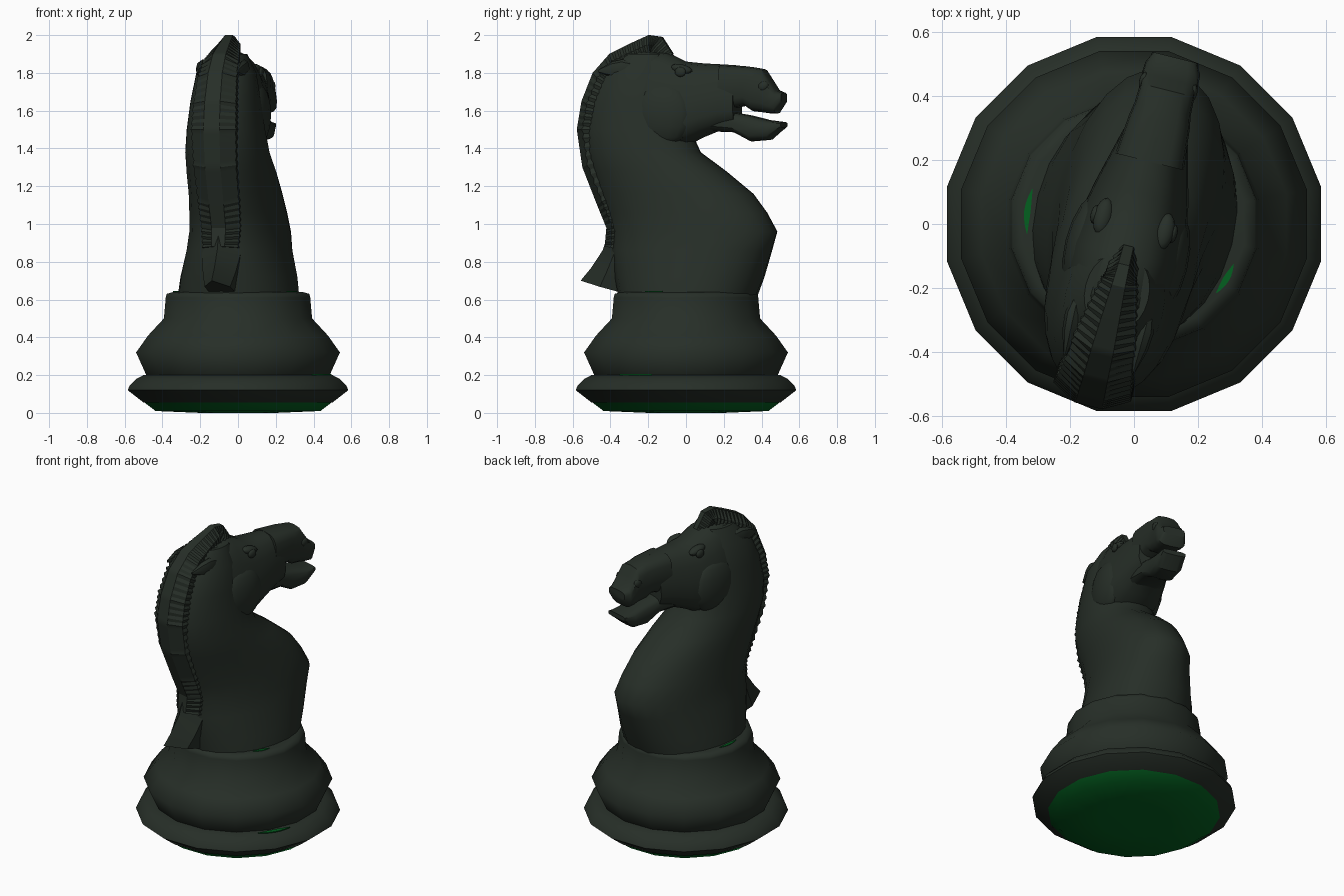
import bpy, bmesh, math
from mathutils import Matrix, Vector

cube = bpy.data.objects.get("Cube")
if cube:
    bpy.data.objects.remove(cube, do_unlink=True)

TURN = Matrix.Rotation(math.radians(-14), 4, 'Z')


def material(name, color):
    m = bpy.data.materials.new(name)
    m.use_nodes = True
    m.diffuse_color = color
    m.node_tree.nodes["Principled BSDF"].inputs["Base Color"].default_value = color
    return m


DARK = material("dark green black", (0.02, 0.028, 0.021, 1))
FELT = material("green felt", (0.001, 0.115, 0.014, 1))


def finish(name, bm, mat, turn=True, angle=35):
    bmesh.ops.recalc_face_normals(bm, faces=bm.faces)
    if turn:
        bm.transform(TURN)
    mesh = bpy.data.meshes.new(name)
    bm.to_mesh(mesh)
    bm.free()
    mesh.materials.append(mat)
    ob = bpy.data.objects.new(name, mesh)
    bpy.context.collection.objects.link(ob)
    bpy.ops.object.select_all(action='DESELECT')
    ob.select_set(True)
    bpy.context.view_layer.objects.active = ob
    bpy.ops.object.shade_smooth_by_angle(angle=math.radians(angle))


def loft(name, rings, mat=DARK, turn=True, angle=35):
    bm = bmesh.new()
    loops = [[bm.verts.new(p) for p in ring] for ring in rings]
    n = len(loops[0])
    for a, b in zip(loops, loops[1:]):
        for i in range(n):
            j = (i + 1) % n
            bm.faces.new((a[i], a[j], b[j], b[i]))
    bm.faces.new(loops[0])
    bm.faces.new(loops[-1])
    finish(name, bm, mat, turn, angle)


def oval(ru, rv, n, power=1.0, start=0.0):
    """Rounded outline; a power below one makes it boxier."""
    pts = []
    for i in range(n):
        t = start + math.tau * i / n
        c, s = math.cos(t), math.sin(t)
        pts.append((math.copysign(abs(c) ** power, c) * ru,
                    math.copysign(abs(s) ** power, s) * rv))
    return pts


def lathe(name, profile, mat, angle=35):
    rings = [[(u, v, z) for u, v in oval(r, r, 16, 1, math.pi / 16)] for r, z in profile]
    loft(name, rings, mat, False, angle)


def head_loft(name, sections, power=0.75, taper=0.0):
    # each section: forward position, top, bottom, half width
    rings = []
    for y, top, low, w in sections:
        h = (top - low) / 2
        rings.append([(u * (1 - taper * v / h), y, low + h + v)
                      for u, v in oval(w, h, 16, power)])
    loft(name, rings)


def blob(name, centre, size, tilt=0):
    bm = bmesh.new()
    bmesh.ops.create_uvsphere(bm, u_segments=16, v_segments=8, radius=1)
    bm.transform(Matrix.Translation(centre) @ Matrix.Rotation(tilt, 4, 'X')
                 @ Matrix.Diagonal((*size, 1)))
    finish(name, bm, DARK)


def felt_sliver(name, radius, z, middle, span, width):
    # thin curved plate tapering at both ends
    rings = []
    for k in range(7):
        f = k / 6
        t = math.radians(middle + span * (f - 0.5))
        w = width * (0.1 + 0.9 * math.sin(math.pi * f)) / 2
        rings.append([((radius + dr) * math.cos(t), (radius + dr) * math.sin(t), z + dz)
                      for dr, dz in ((-w, 0), (w, 0), (w, 0.006), (-w, 0.006))])
    loft(name, rings, FELT, False)


# Turned base
lathe("felt_pad", [(0.2, 0), (0.445, 0.01), (0.505, 0.055)], FELT, 62)
lathe("base_rim", [(0.48, 0.05), (0.51, 0.055), (0.595, 0.12), (0.585, 0.145),
                   (0.55, 0.18), (0.51, 0.2), (0.4, 0.2)], DARK)
lathe("base_bowl", [(0.47, 0.17), (0.495, 0.2), (0.55, 0.32), (0.485, 0.41), (0.4, 0.5),
                    (0.39, 0.61), (0.385, 0.63), (0.35, 0.64)], DARK, 62)
felt_sliver("rim_seam_felt", 0.525, 0.199, -31, 22, 0.03)
felt_sliver("collar_felt_left", 0.335, 0.638, -31, 18, 0.02)
felt_sliver("collar_felt_right", 0.335, 0.638, 173, 24, 0.02)

# Neck and chest: height, back, front, half width
neck = [(0.62, -0.36, 0.38, 0.315), (0.72, -0.38, 0.42, 0.3), (0.86, -0.4, 0.465, 0.265),
        (0.96, -0.4, 0.495, 0.25), (1.06, -0.43, 0.44, 0.24), (1.16, -0.47, 0.365, 0.23),
        (1.28, -0.51, 0.215, 0.225), (1.38, -0.54, 0.075, 0.215), (1.5, -0.55, 0.02, 0.2),
        (1.65, -0.52, -0.02, 0.18), (1.8, -0.45, -0.06, 0.155), (1.9, -0.34, -0.1, 0.1)]
loft("neck", [[(u, (b + f) / 2 + v, z) for u, v in oval(w, (f - b) / 2, 24, 0.93)]
              for z, b, f, w in neck], angle=45)

# Head, upper muzzle and lower jaw
head_loft("head", [(-0.42, 1.84, 1.5, 0.11), (-0.25, 1.93, 1.42, 0.16), (-0.1, 1.91, 1.4, 0.175),
                   (0.0, 1.86, 1.41, 0.165), (0.1, 1.85, 1.46, 0.145), (0.2, 1.845, 1.5, 0.12),
                   (0.28, 1.84, 1.52, 0.1)], 0.75, 0.2)
head_loft("muzzle", [(0.2, 1.845, 1.6, 0.11), (0.33, 1.835, 1.625, 0.097), (0.37, 1.83, 1.597, 0.09),
                     (0.43, 1.82, 1.59, 0.087), (0.465, 1.765, 1.585, 0.09),
                     (0.5, 1.71, 1.585, 0.088), (0.535, 1.695, 1.64, 0.07)], 0.6)
head_loft("lower_jaw", [(0.15, 1.62, 1.49, 0.11), (0.27, 1.59, 1.485, 0.09),
                        (0.36, 1.575, 1.437, 0.085), (0.46, 1.55, 1.445, 0.085),
                        (0.535, 1.54, 1.51, 0.075)], 0.6)

# Mane: finely notched crest along the back; position, height, half width
path = [(-0.07, 1.9, 0.045), (-0.13, 1.99, 0.05), (-0.2, 2.0, 0.06), (-0.3, 1.955, 0.08),
        (-0.41, 1.9, 0.1), (-0.5, 1.8, 0.11), (-0.56, 1.65, 0.12), (-0.585, 1.5, 0.125),
        (-0.555, 1.3, 0.12), (-0.475, 1.1, 0.115), (-0.425, 0.98, 0.11), (-0.435, 0.88, 0.1)]
path = [Vector(p) for p in path]
steps = 8
rings = []
for k in range((len(path) - 1) * steps + 1):
    i = min(k // steps, len(path) - 2)
    f = k / steps - i
    a, b = path[i], path[i + 1]
    y, z, w = a.lerp(b, f)
    d = (b - path[max(i - 1, 0)]).lerp(path[min(i + 2, len(path) - 1)] - a, f)
    inward = Vector((0, -d.y, d.x)).normalized()
    notch = 0.007 * (k % 2)
    rings.append([Vector((s, y, z)) + inward * q for s, q in
                  ((-0.35 * w, 0), (0.35 * w, 0), (w - notch, 0.045 + notch),
                   (w - notch, 0.14), (-w + notch, 0.14), (-w + notch, 0.045 + notch))])
loft("mane", rings, angle=25)

# Flared, pointed end of the mane: half width, back edge, front edge
loft("mane_tip", [[(-w, front, z1), (-w, (back + front) / 2, (z0 + z1) / 2), (0, back, z0),
                   (w, (back + front) / 2, (z0 + z1) / 2), (w, front, z1)]
                  for w, back, z0, front, z1 in
                  ((0.11, -0.425, 0.95, -0.28, 0.95), (0.105, -0.455, 0.86, -0.28, 0.82),
                   (0.09, -0.52, 0.765, -0.3, 0.73), (0.07, -0.575, 0.7, -0.33, 0.635))])

# Paired face details
for side, label in ((1, "left"), (-1, "right")):
    blob(label + "_cheek", (side * 0.125, -0.1, 1.58), (0.07, 0.17, 0.17))
    blob(label + "_brow", (side * 0.098, 0.0, 1.82), (0.03, 0.06, 0.025), -0.2)
    blob(label + "_eye", (side * 0.125, 0.0, 1.805), (0.014, 0.03, 0.026))
    blob(label + "_nostril", (side * 0.078, 0.44, 1.73), (0.015, 0.03, 0.025), 0.5)
    # Ear laid flat along the head
    tip = Vector((side * 0.11, -0.45, 1.81))
    root = Vector((side * 0.115, -0.26, 1.83))
    ear = []
    for f, r in ((0, 0.02), (0.3, 0.048), (0.6, 0.042), (1, 0.008)):
        c = root.lerp(tip, f)
        ear.append([c + Vector((u, 0, v)) for u, v in oval(r * 0.6, r, 8)])
    loft(label + "_ear", ear)
